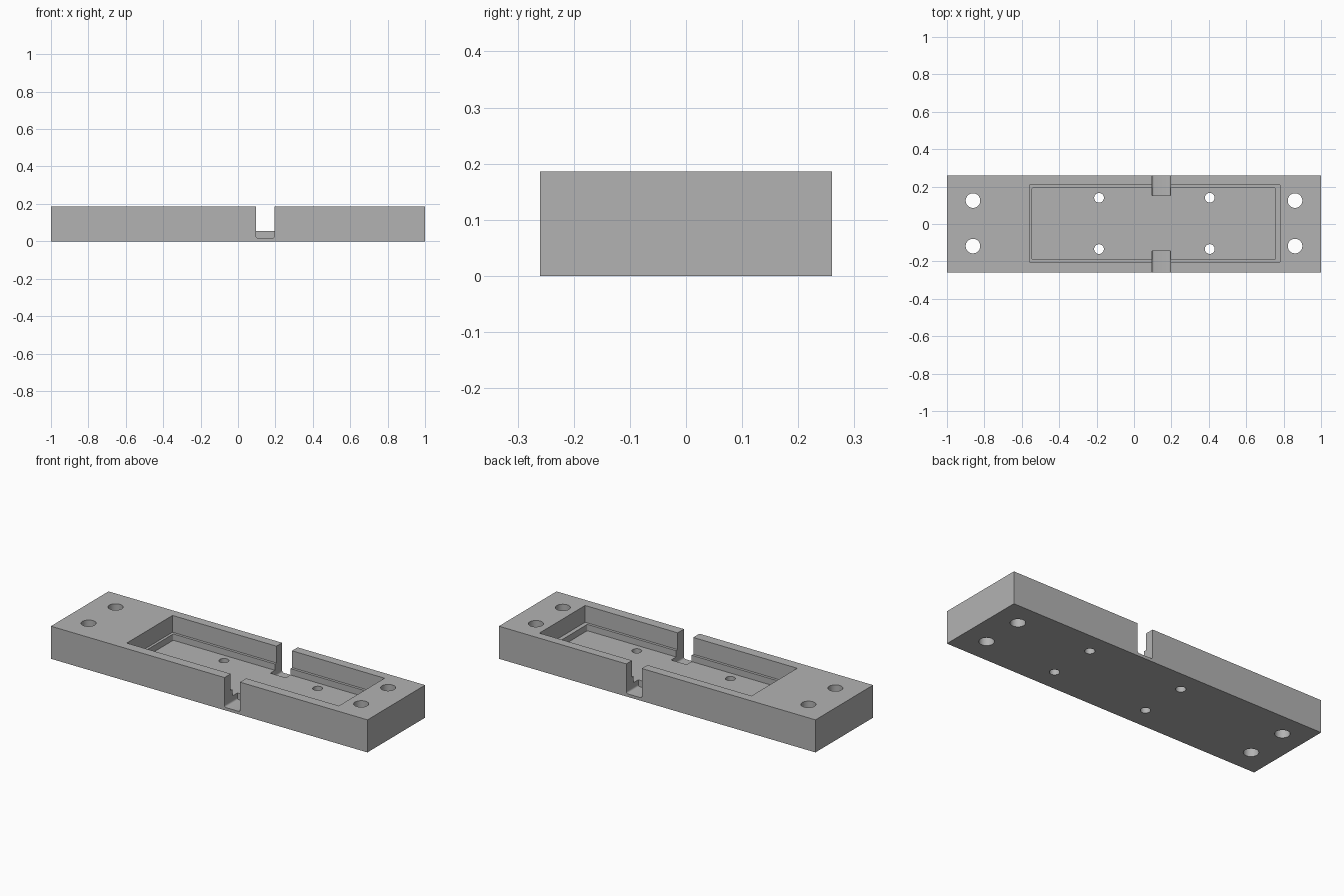
import bpy
import bmesh
from math import radians

default = bpy.data.objects.get("Cube")
if default:
    bpy.data.objects.remove(default, do_unlink=True)

grey = bpy.data.materials.new("light grey")
grey.use_nodes = True
colour = (0.45, 0.45, 0.45, 1)
grey.diffuse_color = colour
grey.node_tree.nodes["Principled BSDF"].inputs["Base Color"].default_value = colour

HEIGHT = 0.186
FLOOR = 0.054
LEDGE = 0.09
NOTCH_FLOOR = 0.017
ABOVE = 0.3


def make_object(name, bm):
    mesh = bpy.data.meshes.new(name)
    bm.to_mesh(mesh)
    bm.free()
    mesh.materials.append(grey)
    obj = bpy.data.objects.new(name, mesh)
    bpy.context.collection.objects.link(obj)
    return obj


def box(name, x, y, z, axis=None, radius=0):
    """Box from ranges; edges along one axis can be rounded."""
    bm = bmesh.new()
    bmesh.ops.create_cube(bm, size=1)
    for v in bm.verts:
        for i, (low, high) in enumerate((x, y, z)):
            v.co[i] = low if v.co[i] < 0 else high
    if axis is not None:
        edges = [e for e in bm.edges
                 if abs((e.verts[0].co - e.verts[1].co)[axis]) > 1e-5]
        bmesh.ops.bevel(bm, geom=edges, offset=radius, segments=4,
                        profile=0.5, affect='EDGES')
    return make_object(name, bm)


def cylinder(name, x, y, radius):
    bm = bmesh.new()
    bmesh.ops.create_cone(bm, cap_ends=True, segments=48, radius1=radius,
                          radius2=radius, depth=1)
    bmesh.ops.translate(bm, vec=(x, y, 0), verts=bm.verts)
    return make_object(name, bm)


body = box("mounting_block", (-1, 1), (-0.26, 0.26), (0, HEIGHT))

# Stepped pocket: wide upper recess and narrower lower recess
cutters = [
    box("upper_recess", (-0.56, 0.78), (-0.204, 0.209), (LEDGE, ABOVE)),
    box("lower_recess", (-0.545, 0.756), (-0.189, 0.194), (FLOOR, ABOVE), 2, 0.006),
]

# Slots through both long walls, rounded along the bottom
for name, y in (("front_slot", (-0.4, -0.144)), ("back_slot", (0.152, 0.4))):
    cutters.append(box(name, (0.097, 0.195), y, (NOTCH_FLOOR, ABOVE), 1, 0.01))

# Large end holes and small floor holes
for x in (-0.861, 0.861):
    for y in (-0.118, 0.125):
        cutters.append(cylinder("mounting_hole", x, y, 0.039))
for x in (-0.187, 0.405):
    for y in (-0.134, 0.14):
        cutters.append(cylinder("floor_hole", x, y, 0.026))

# Cut everything out of the block and keep the finished solid
for cutter in cutters:
    cutter.hide_render = True
    mod = body.modifiers.new(cutter.name, 'BOOLEAN')
    mod.operation = 'DIFFERENCE'
    mod.solver = 'EXACT'
    mod.object = cutter

graph = bpy.context.evaluated_depsgraph_get()
finished = bpy.data.meshes.new_from_object(body.evaluated_get(graph))
body.modifiers.clear()
body.data = finished
for cutter in cutters:
    bpy.data.objects.remove(cutter, do_unlink=True)

bpy.ops.object.select_all(action='DESELECT')
body.select_set(True)
bpy.context.view_layer.objects.active = body
bpy.ops.object.shade_smooth_by_angle(angle=radians(30))
